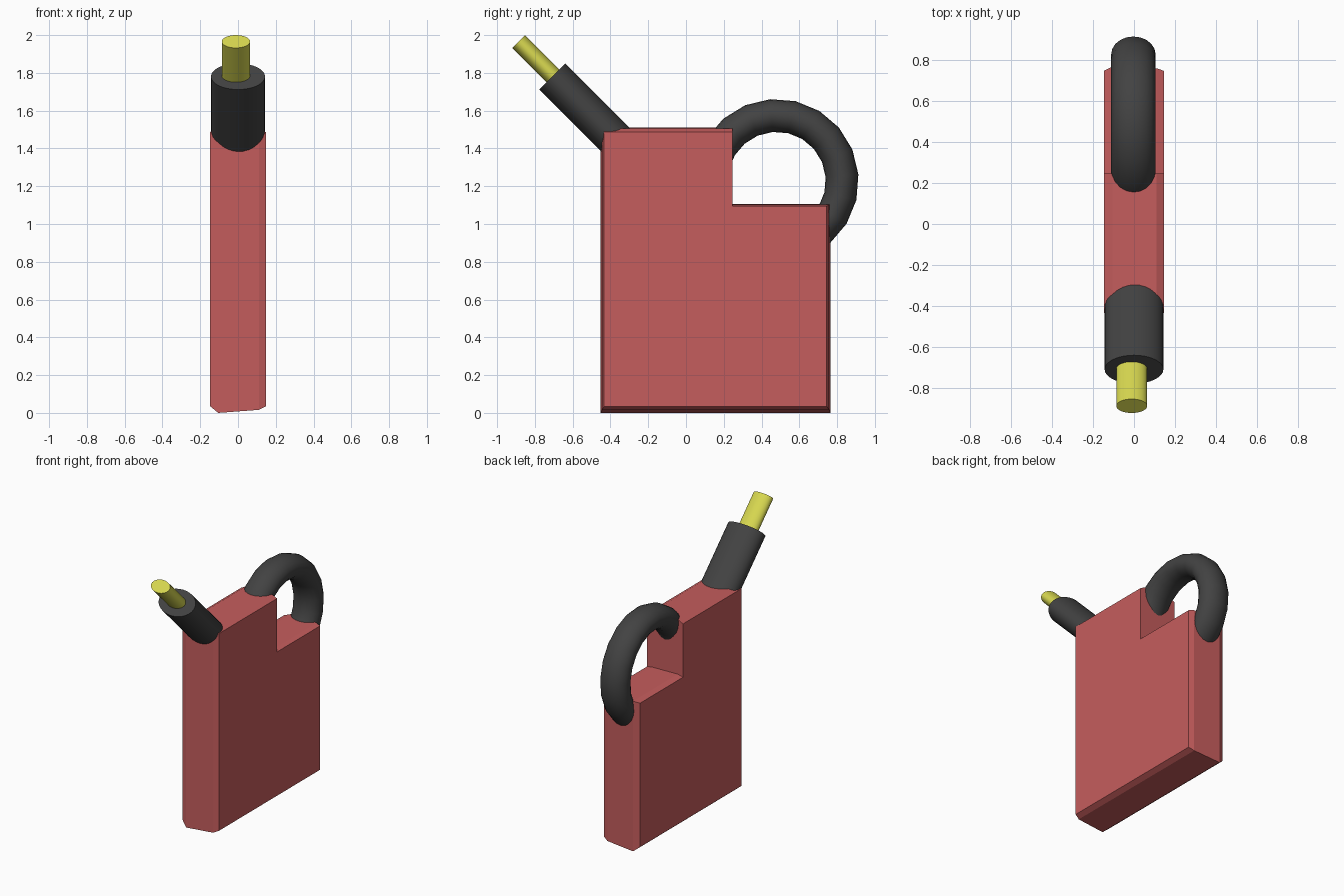
import bpy, bmesh, math
from math import cos, sin, pi, radians

if "Cube" in bpy.data.objects:
    bpy.data.objects.remove(bpy.data.objects["Cube"])


def material(name, rgb):
    m = bpy.data.materials.new(name)
    m.diffuse_color = (*rgb, 1)
    m.use_nodes = True
    m.node_tree.nodes["Principled BSDF"].inputs["Base Color"].default_value = m.diffuse_color
    return m


RED = material("red", (0.56, 0.11, 0.11))
DARK = material("dark", (0.055, 0.055, 0.055))
YELLOW = material("yellow", (0.68, 0.68, 0.08))


def loft(name, rings, mat, smooth=False):
    """Skin a list of equal-length vertex rings and cap both ends."""
    bm = bmesh.new()
    loops = [[bm.verts.new(p) for p in ring] for ring in rings]
    for a, b in zip(loops, loops[1:]):
        for i in range(len(a)):
            j = (i + 1) % len(a)
            bm.faces.new((a[i], a[j], b[j], b[i]))
    bm.faces.new(loops[0])
    bm.faces.new(loops[-1])
    bmesh.ops.recalc_face_normals(bm, faces=bm.faces)
    me = bpy.data.meshes.new(name)
    bm.to_mesh(me)
    bm.free()
    me.materials.append(mat)
    ob = bpy.data.objects.new(name, me)
    bpy.context.collection.objects.link(ob)
    if smooth:
        bpy.ops.object.select_all(action='DESELECT')
        ob.select_set(True)
        bpy.context.view_layer.objects.active = ob
        bpy.ops.object.shade_smooth_by_angle(angle=radians(40))
    return ob


def oval(x, y, z, normal, rx, rn, sides):
    """Oval ring; normal is the in-plane (y, z) direction of its short axis."""
    ny, nz = normal
    return [(x + rx * cos(t), y + rn * sin(t) * ny, z + rn * sin(t) * nz)
            for t in (2 * pi * i / sides for i in range(sides))]


# Can body: stepped side profile, with slightly crowned narrow faces
def body_ring(x, front, back, bottom, top, step):
    return [(x, front, bottom), (x, back, bottom), (x, back, step),
            (x, 0.245, step), (x, 0.245, top), (x, front, top)]


loft("can_body", [
    body_ring(-0.147, -0.433, 0.745, 0.035, 1.487, 1.094),
    body_ring(-0.105, -0.453, 0.766, 0.0, 1.510, 1.106),
    body_ring(0.11, -0.445, 0.758, 0.016, 1.505, 1.102),
    body_ring(0.147, -0.433, 0.745, 0.035, 1.487, 1.094),
], RED)

# Spout collar and nozzle, both leaning forward at 45 degrees
s = math.sqrt(0.5)
for name, x, start, end, rx, rn, mat in (
        ("spout_collar", 0.0, (-0.36, 1.433), (-0.708, 1.781), 0.143, 0.098, DARK),
        ("spout_nozzle", -0.011, (-0.62, 1.70), (-0.886, 1.966), 0.075, 0.048, YELLOW)):
    loft(name, [oval(x, *p, (s, s), rx, rn, 32) for p in (start, end)], mat, True)

# Carrying handle: oval tube on a faceted arc, both ends sunk in the body
rings = []
for k in range(14):
    a = radians(166.6 - 18 * k)
    rings.append(oval(-0.003, 0.48 + 0.347 * cos(a), 1.228 + 0.347 * sin(a),
                      (cos(a), sin(a)), 0.108, 0.087, 20))
loft("carrying_handle", rings, DARK, True)
